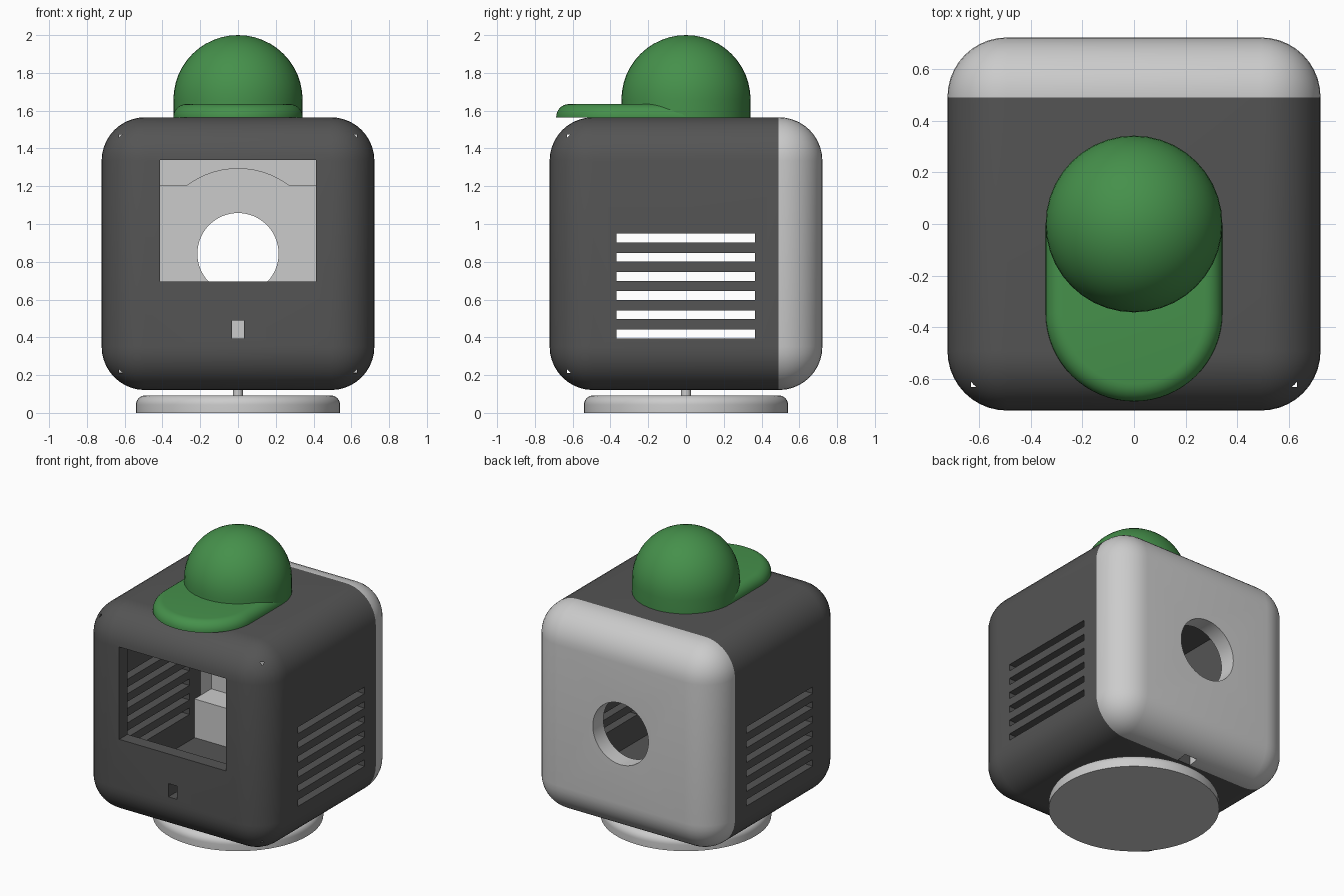
import bpy, bmesh
from math import sin, cos, pi, radians
from mathutils import Vector

if "Cube" in bpy.data.objects:
    bpy.data.objects.remove(bpy.data.objects["Cube"])


def material(name, rgb):
    m = bpy.data.materials.new(name)
    m.diffuse_color = (*rgb, 1)
    m.use_nodes = True
    m.node_tree.nodes["Principled BSDF"].inputs["Base Color"].default_value = m.diffuse_color
    return m


DARK = material("dark_grey", (0.09, 0.09, 0.09))
GREEN = material("green", (0.06, 0.28, 0.07))


def finish(name, bm, mat=None):
    bmesh.ops.recalc_face_normals(bm, faces=bm.faces)
    me = bpy.data.meshes.new(name)
    bm.to_mesh(me)
    bm.free()
    ob = bpy.data.objects.new(name, me)
    bpy.context.collection.objects.link(ob)
    if mat:
        me.materials.append(mat)
    return ob


def smooth(ob, angle=32):
    bpy.ops.object.select_all(action='DESELECT')
    ob.select_set(True)
    bpy.context.view_layer.objects.active = ob
    bpy.ops.object.shade_smooth_by_angle(angle=radians(angle))


def box(name, lo, hi):
    bm = bmesh.new()
    bmesh.ops.create_cube(bm, size=1)
    for v in bm.verts:
        v.co = [(a + b) / 2 + c * (b - a) for a, b, c in zip(lo, hi, v.co)]
    return finish(name, bm)


def lathe(name, profile, steps, mat=None):
    bm = bmesh.new()
    vs = [bm.verts.new((r, 0, z)) for r, z in profile]
    es = [bm.edges.new(p) for p in zip(vs, vs[1:])]
    bmesh.ops.spin(bm, geom=vs + es, axis=(0, 0, 1), cent=(0, 0, 0),
                   angle=2 * pi, steps=steps)
    bmesh.ops.remove_doubles(bm, verts=bm.verts, dist=1e-4)
    return finish(name, bm, mat)


def y_cylinder(name, r, z, y0, y1):
    ob = lathe(name, [(0, y0), (r, y0), (r, y1), (0, y1)], 64)
    for v in ob.data.vertices:
        v.co = (v.co.x, v.co.z, z + v.co.y)
    ob.data.flip_normals()
    return ob


def cut(ob, cutters):
    for c in cutters:
        m = ob.modifiers.new("cut", 'BOOLEAN')
        m.operation, m.solver, m.object = 'DIFFERENCE', 'EXACT', c
    bpy.context.view_layer.update()
    dg = bpy.context.evaluated_depsgraph_get()
    me = bpy.data.meshes.new_from_object(ob.evaluated_get(dg))
    ob.modifiers.clear()
    ob.data = me
    for c in cutters:
        bpy.data.objects.remove(c)


H, R, CZ = 0.722, 0.23, 0.843        # half size, corner radius, box centre height
SEAM, IN = 0.49, 0.631               # shell / back cover seam, cavity half size


def rounded_half(name, keep_front, mat=None):
    bm = bmesh.new()
    bmesh.ops.create_cube(bm, size=2 * H)
    bmesh.ops.bevel(bm, geom=bm.edges[:], offset=R, segments=10, profile=0.5,
                    affect='EDGES')
    bmesh.ops.translate(bm, verts=bm.verts, vec=(0, 0, CZ))
    bmesh.ops.bisect_plane(bm, geom=bm.verts[:] + bm.edges[:] + bm.faces[:],
                           plane_co=(0, SEAM, 0), plane_no=(0, 1, 0),
                           clear_outer=keep_front, clear_inner=not keep_front)
    rim = [e for e in bm.edges if e.is_boundary]
    bmesh.ops.holes_fill(bm, edges=rim, sides=0)
    return finish(name, bm, mat)


# Front shell: cavity, window, small slot and side vents
shell = rounded_half("front_shell", True, DARK)
cutters = [box("cavity", (-IN, -IN, CZ - IN), (IN, 0.8, CZ + IN)),
           box("window", (-0.413, -0.9, 0.695), (0.413, -0.5, 1.34)),
           box("slot", (-0.033, -0.9, 0.395), (0.033, -0.5, 0.488))]
for i in range(6):
    z = 0.395 + i * 0.1015
    cutters.append(box("vent", (-0.9, -0.368, z), (0.9, 0.366, z + 0.046)))
cut(shell, cutters)
smooth(shell)

# Back cover: shallow cavity, round opening, notch underneath
cover = rounded_half("back_cover", False)
cut(cover, [box("cavity", (-0.63, 0.3, CZ - 0.63), (0.63, 0.605, CZ + 0.63)),
            y_cylinder("opening", 0.215, CZ, 0.4, 0.9),
            box("notch", (-0.05, 0.4, 0.05), (0.05, 0.56, 0.23))])
smooth(cover)

# Inner blocks above and below the opening, hollowed by a wide round cut
for name, s in (("upper_block", 1), ("lower_block", -1)):
    z0, z1 = sorted((CZ + s * 0.36, CZ + s * 0.63))
    block = box(name, (-0.63, 0.42, z0), (0.63, 0.606, z1))
    cut(block, [y_cylinder("scoop", 0.45, CZ, 0.3, 0.8)])
    smooth(block)

# Round foot and thin post
arc = [(0.49 + 0.05 * cos(a), 0.043 + 0.05 * sin(a))
       for a in [i * pi / 16 for i in range(9)]]
foot = lathe("base_disc", [(0, 0), (0.54, 0)] + arc + [(0, 0.093)], 64)
smooth(foot)
post = lathe("base_post", [(0, 0.08), (0.026, 0.08), (0.026, 0.16), (0, 0.16)], 24)
smooth(post)

# Cap dome with a short straight band
TOP, DR = H + CZ, 0.342
dome_arc = [(DR * cos(i * pi / 24), 1.658 + DR * sin(i * pi / 24)) for i in range(13)]
dome = lathe("cap_dome", [(0, TOP), (DR, TOP)] + dome_arc, 40, GREEN)
smooth(dome)

# Cap visor: stacked rounded-tongue outlines with a filleted top edge
bm = bmesh.new()
rings = []
levels = [(0, TOP)] + [(0.068 * (1 - cos(a)), TOP + 0.003 + 0.067 * sin(a))
                       for a in [i * pi / 14 for i in range(8)]]
for inset, z in levels:
    r = DR - inset
    pts = [(-r, 0)] + [(r * cos(a), -0.345 + r * sin(a))
                       for a in [pi + i * pi / 32 for i in range(33)]] + [(r, 0)]
    rings.append([bm.verts.new((x, y, z)) for x, y in pts])
for a, b in zip(rings, rings[1:]):
    for i in range(len(a)):
        j = (i + 1) % len(a)
        bm.faces.new((a[i], a[j], b[j], b[i]))
bm.faces.new(rings[0])
bm.faces.new(rings[-1])
visor = finish("cap_visor", bm, GREEN)
smooth(visor)
